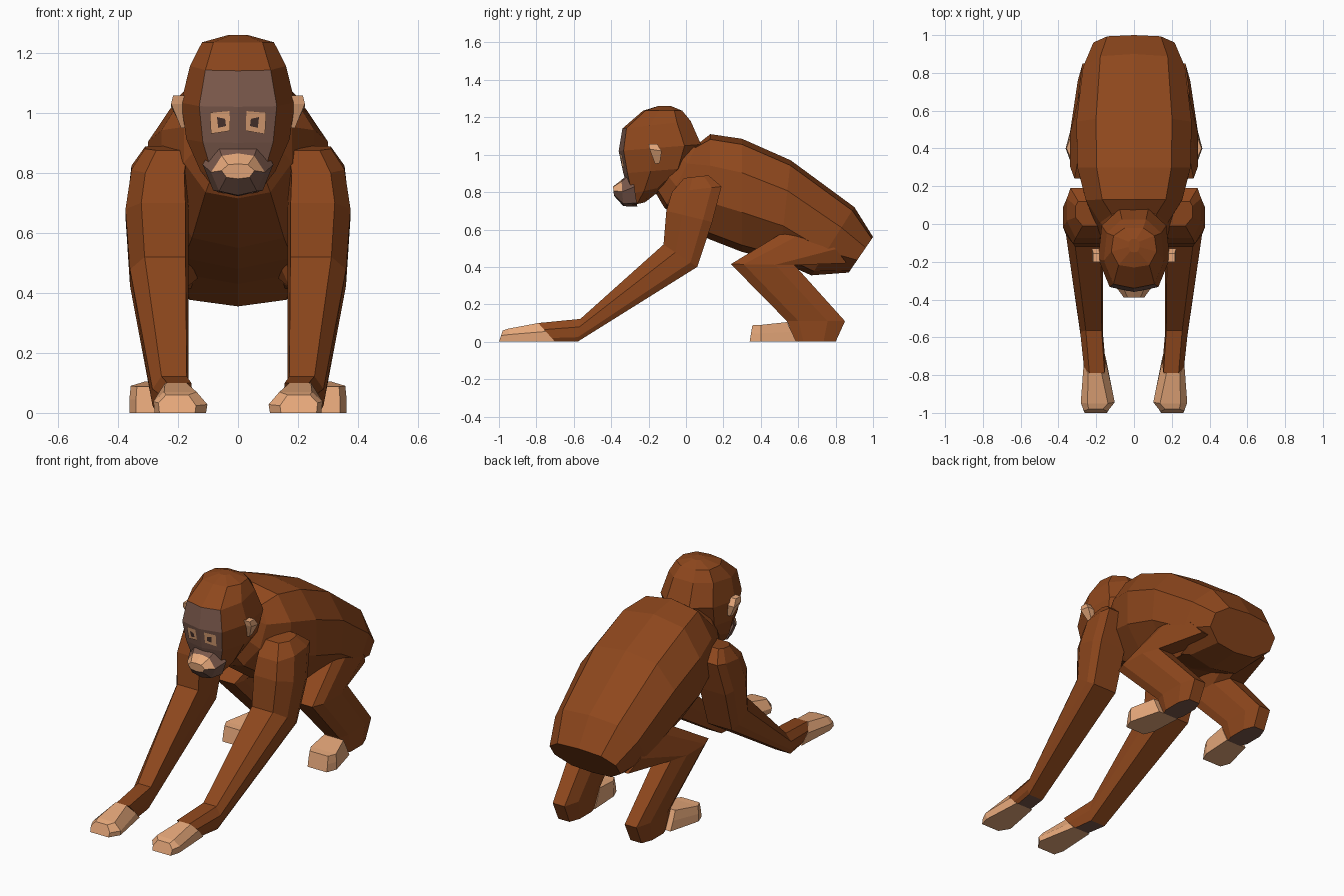
import bpy, bmesh
from mathutils import Vector
from mathutils.bvhtree import BVHTree


def material(name, rgb):
    m = bpy.data.materials.new(name)
    m.diffuse_color = (*rgb, 1)
    return m


FUR, SKIN, FACE, DARK = range(4)
MATS = [material("brown fur", (0.27, 0.063, 0.012)),
        material("tan skin", (0.83, 0.41, 0.205)),
        material("grey brown face", (0.20, 0.10, 0.072)),
        material("dark pupil", (0.07, 0.035, 0.028))]


def finish(name, bm, rule, mirror):
    bmesh.ops.recalc_face_normals(bm, faces=bm.faces)
    bm.normal_update()
    for f in bm.faces:
        f.material_index = rule(f.calc_center_median(), f.normal)
    me = bpy.data.meshes.new(name)
    bm.to_mesh(me)
    bm.free()
    for m in MATS:
        me.materials.append(m)
    ob = bpy.data.objects.new(name, me)
    bpy.context.collection.objects.link(ob)
    if mirror:
        ob.modifiers.new("mirror", 'MIRROR').use_mirror_merge = False
    return ob


def loft(name, sections, outline, rule, mirror=False):
    """Skin an outline (u across x, v from point a to point b) through
    sections given as (a.y, a.z, b.y, b.z, x_min, x_max)."""
    bm = bmesh.new()
    rings = []
    for ay, az, by, bz, x0, x1 in sections:
        c, w = (x0 + x1) / 2, (x1 - x0) / 2
        rings.append([bm.verts.new((c + u * w, ay + (by - ay) * v, az + (bz - az) * v))
                      for u, v in outline])
    n = len(outline)
    for r, s in zip(rings, rings[1:]):
        for i in range(n):
            j = (i + 1) % n
            bm.faces.new((r[i], r[j], s[j], s[i]))
    bm.faces.new(rings[0])
    bm.faces.new(rings[-1][::-1])
    return finish(name, bm, rule, mirror)


def fur(c, n):
    return FUR


def skin(c, n):
    return SKIN


def fur_with_sole(c, n):
    return FACE if n.z < -0.9 and c.z < 0.02 else FUR


def sym(half):
    """Close a half outline by mirroring it across u = 0."""
    return half + [(-u, v) for u, v in reversed(half) if u > 0]


# torso, with the neck running into the head
loft("torso", [
    (-0.02, 1.08, -0.20, 0.86, -0.09, 0.09),
    (0.06, 1.055, -0.115, 0.715, -0.18, 0.18),
    (0.13, 1.11, 0.12, 0.55, -0.255, 0.255),
    (0.30, 1.085, 0.30, 0.48, -0.30, 0.30),
    (0.56, 0.97, 0.50, 0.43, -0.305, 0.305),
    (0.90, 0.72, 0.67, 0.355, -0.27, 0.27),
    (1.0, 0.56, 0.87, 0.37, -0.215, 0.215),
], sym([(0, 0), (0.66, 0.05), (1, 0.3), (1, 0.65), (0.6, 0.94), (0, 1)]), fur)

# head, with the front panels as bare face
head = loft("head", [
    (-0.15, 1.26, -0.08, 1.26, -0.03, 0.03),
    (-0.23, 1.235, -0.02, 1.235, -0.12, 0.12),
    (-0.34, 1.14, 0.025, 1.18, -0.16, 0.16),
    (-0.36, 1.02, 0.08, 1.055, -0.19, 0.19),
    (-0.335, 0.90, 0.03, 0.93, -0.172, 0.172),
    (-0.30, 0.79, -0.11, 0.83, -0.125, 0.125),
    (-0.29, 0.73, -0.22, 0.745, -0.07, 0.07),
], sym([(0, 0), (0.68, 0.06), (1, 0.4), (0.9, 0.8), (0.4, 1)]),
    lambda c, n: FACE if n.y < -0.75 and c.z < 1.12 else FUR)

# muzzle, with tan lips
loft("muzzle", [
    (-0.29, 0.915, -0.26, 0.722, -0.118, 0.118),
    (-0.345, 0.865, -0.335, 0.725, -0.09, 0.09),
    (-0.39, 0.83, -0.385, 0.78, -0.055, 0.055),
], sym([(0, 0), (0.6, 0.06), (1, 0.45), (0.7, 0.9), (0, 1)]),
    lambda c, n: SKIN if c.y < -0.35 and c.z > 0.785 else FACE)

# ears
BOX = [(-1, 0), (1, 0), (1, 1), (-1, 1)]
loft("ear", [
    (-0.20, 1.058, -0.155, 1.058, 0.16, 0.216),
    (-0.195, 1.03, -0.13, 1.02, 0.16, 0.223),
    (-0.165, 0.95, -0.14, 0.955, 0.16, 0.19),
], BOX, skin, True)

# eyes: thin plates laid on the face
bm_head = bmesh.new()
bm_head.from_mesh(head.data)
tree = BVHTree.FromBMesh(bm_head)
bm_head.free()


def face_plate(name, points, lift, mat):
    bm = bmesh.new()
    vs = []
    for x, z in points:
        hit = tree.ray_cast(Vector((x, -2, z)), Vector((0, 1, 0)))[0]
        vs.append(bm.verts.new((x, hit.y - lift, z)))
    front = bm.faces.new(vs)
    bmesh.ops.solidify(bm, geom=[front], thickness=0.002)
    finish(name, bm, lambda c, n: mat, True)


face_plate("eyelid", [(0.026, 0.94), (0.09, 0.93), (0.094, 1.0), (0.028, 1.006)], 0.005, SKIN)
face_plate("pupil", [(0.04, 0.956), (0.066, 0.95), (0.07, 0.986), (0.043, 0.98)], 0.008, DARK)

# arms
loft("arm", [
    (-0.01, 0.875, 0.12, 0.89, 0.16, 0.31),
    (-0.075, 0.80, 0.19, 0.83, 0.17, 0.355),
    (-0.105, 0.70, 0.14, 0.64, 0.165, 0.375),
    (-0.12, 0.52, 0.06, 0.40, 0.165, 0.36),
    (-0.565, 0.122, -0.58, 0.0, 0.165, 0.285),
    (-0.79, 0.10, -0.70, 0.0, 0.15, 0.265),
], [(-0.9, 0), (0.5, 0), (1, 0.35), (1, 0.8), (0.8, 1), (-0.8, 1), (-1, 0.5)],
    fur_with_sole, True)

# hands and feet
PAW = [(-0.6, 0), (0.6, 0), (1, 0.45), (0.95, 1), (-0.95, 1), (-1, 0.6)]
loft("hand", [
    (-0.79, 0.10, -0.70, 0.0, 0.148, 0.267),
    (-0.95, 0.07, -0.94, 0.0, 0.102, 0.282),
    (-0.98, 0.06, -1.0, 0.0, 0.14, 0.265),
], PAW, skin, True)
loft("foot", [
    (0.54, 0.105, 0.59, 0.0, 0.18, 0.312),
    (0.40, 0.09, 0.40, 0.0, 0.19, 0.362),
    (0.355, 0.088, 0.34, 0.0, 0.215, 0.34),
], [(-0.95, 0), (0.95, 0), (1, 0.5), (1, 1), (-1, 1), (-1, 0.5)], skin, True)

# legs: hip, knee and ankle sections, then the sole
loft("leg", [
    (0.66, 0.67, 0.86, 0.42, 0.08, 0.262),
    (0.24, 0.415, 0.58, 0.41, 0.175, 0.34),
    (0.54, 0.11, 0.85, 0.11, 0.17, 0.298),
    (0.585, 0.0, 0.80, 0.0, 0.175, 0.295),
], [(-0.8, 0), (0.7, 0), (1, 0.2), (1, 0.7), (0.6, 1), (-0.6, 1), (-1, 0.7), (-1, 0.2)],
    fur_with_sole, True)
